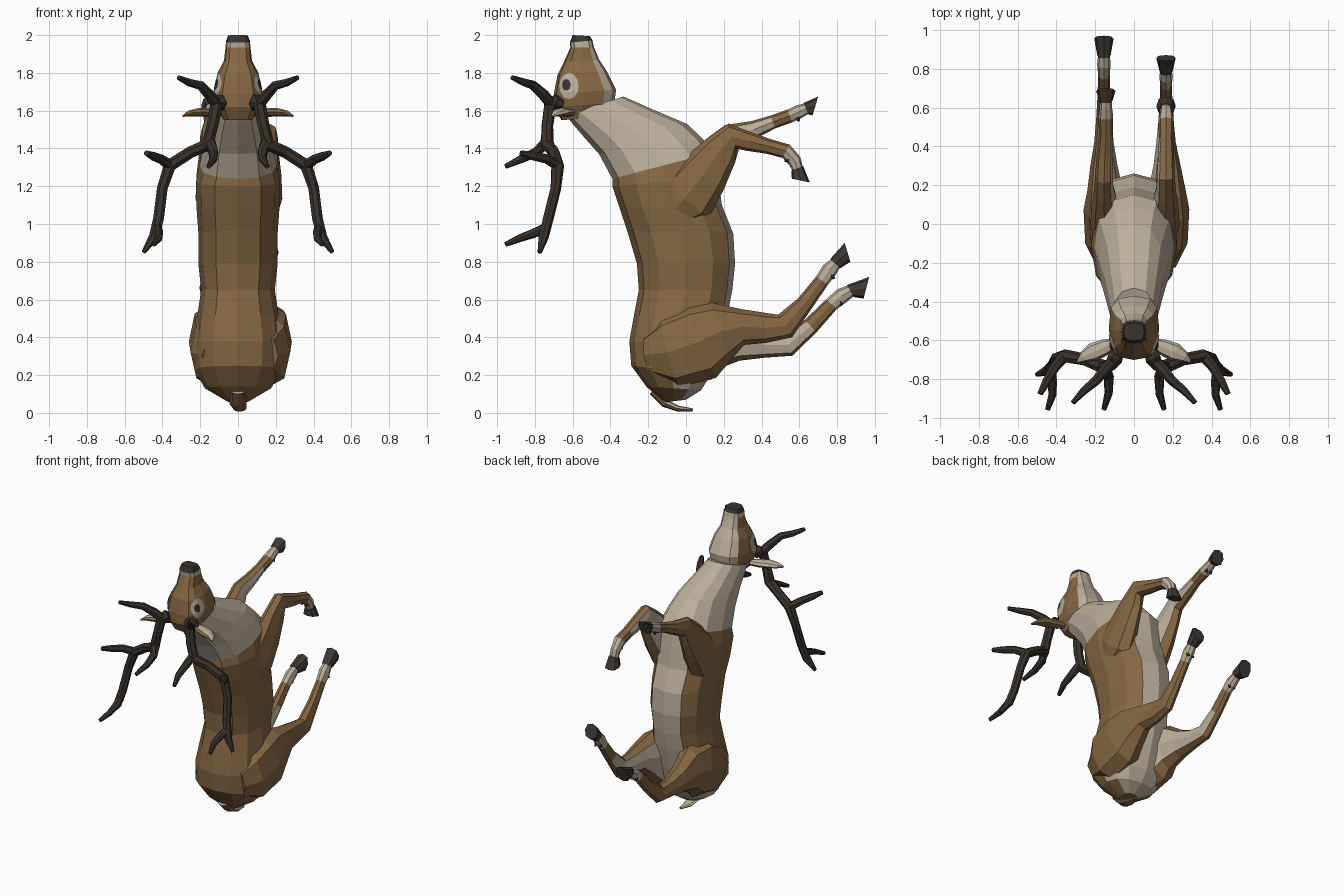
import bpy, bmesh, math
from mathutils import Vector as V
from mathutils.bvhtree import BVHTree

X = V((1, 0, 0))
BROWN, PALE, DARK, HOOF = range(4)
mats = []
for name, col in (("brown coat", (0.238, 0.135, 0.057)), ("pale fur", (0.50, 0.43, 0.33)),
                  ("dark antler", (0.040, 0.032, 0.026)), ("hoof grey", (0.047, 0.041, 0.035))):
    m = bpy.data.materials.new(name)
    m.diffuse_color = (*col, 1)
    mats.append(m)


def finish(name, bm):
    me = bpy.data.meshes.new(name)
    bm.to_mesh(me)
    bm.free()
    for m in mats:
        me.materials.append(m)
    ob = bpy.data.objects.new(name, me)
    bpy.context.collection.objects.link(ob)
    return ob


def loft(name, rings, n, rule, p=1.0):
    """Skin rings (centre, U, V); rule(i, centre, normal, angle) gives the colour."""
    bm = bmesh.new()
    sp = lambda a: math.copysign(abs(a) ** p, a)
    loops = []
    for c, u, v in rings:
        angs = [2 * math.pi * k / n for k in range(n)]
        loops.append([bm.verts.new(c + u * sp(math.cos(a)) + v * sp(math.sin(a))) for a in angs])
    tags = []
    for i in range(len(loops) - 1):
        a, b = loops[i], loops[i + 1]
        for k in range(n):
            j = (k + 1) % n
            bm.faces.new((a[k], a[j], b[j], b[k]))
            tags.append((i, 2 * math.pi * (k + 0.5) / n))
    bm.faces.new(loops[0][::-1])
    bm.faces.new(loops[-1])
    tags += [(0, 0.0), (len(loops) - 1, 0.0)]
    bmesh.ops.recalc_face_normals(bm, faces=bm.faces[:])
    for f, (i, ang) in zip(bm.faces, tags):
        f.normal_update()
        f.material_index = rule(i, f.calc_center_median(), f.normal, ang)
    return finish(name, bm)


def path_rings(pts, ref=X):
    """Rings square to a path of (x, y, z, half width along ref, half depth)."""
    P = [V(q[:3]) for q in pts]
    out = []
    for i, q in enumerate(pts):
        t = (P[min(i + 1, len(P) - 1)] - P[max(i - 1, 0)]).normalized()
        u = (ref - t * ref.dot(t)).normalized()
        out.append((P[i], u * q[3], t.cross(u) * q[4]))
    return out


def span_rings(spec):
    """Rings given by back point, front point (y, z) and half width."""
    out = []
    for yb, zb, yf, zf, w in spec:
        b, f = V((0, yb, zb)), V((0, yf, zf))
        out.append(((b + f) / 2, X * w, (f - b) / 2))
    return out


# Torso and neck: pale neck, belly stripe and rump underside
torso = [(-.12, .055, 0, .07, .06), (-.21, .14, .08, .12, .175), (-.29, .25, .13, .20, .23),
         (-.30, .38, .18, .36, .235), (-.275, .52, .22, .52, .215), (-.25, .65, .245, .65, .195),
         (-.26, .79, .26, .79, .21), (-.31, .96, .25, .95, .21), (-.35, 1.08, .19, 1.10, .22),
         (-.39, 1.20, .17, 1.25, .222), (-.39, 1.24, .15, 1.38, .205), (-.46, 1.37, .085, 1.455, .18),
         (-.54, 1.46, .005, 1.53, .155), (-.60, 1.53, -.18, 1.608, .13), (-.64, 1.58, -.33, 1.675, .11)]
loft("torso_and_neck", span_rings(torso), 12,
     lambda i, c, n, a: PALE if i >= 10 or n.y > .75 or (c.z < .25 and c.y > -.03) else BROWN, .85)


# Head: brown face, pale jaw and muzzle band, dark nose
def head_rule(i, c, n, a):
    if i >= 6:
        return DARK
    return PALE if i == 5 or math.sin(a) > .6 else BROWN


head_spec = [(-.66, 1.55, -.50, 1.56, .08), (-.70, 1.62, -.38, 1.64, .118), (-.70, 1.69, -.37, 1.71, .13),
             (-.68, 1.79, -.42, 1.81, .108), (-.645, 1.86, -.46, 1.87, .074), (-.612, 1.935, -.487, 1.935, .066),
             (-.615, 1.96, -.495, 1.972, .064), (-.60, 2.0, -.51, 1.995, .052)]
head = loft("head", span_rings(head_spec), 12, head_rule, .66)
tree = BVHTree.FromPolygons([v.co.copy() for v in head.data.vertices],
                            [list(f.vertices) for f in head.data.polygons])


def patch(name, s, y, z, ry, rz, lift, col):
    """Thin oval laid on the side of the head."""
    bm = bmesh.new()

    def put(a, r):
        o = V((s, y + ry * r * math.cos(a), z + rz * r * math.sin(a)))
        hit, nor, _, _ = tree.ray_cast(o, V((-s, 0, 0)))
        return bm.verts.new(hit + nor * lift)
    mid = put(0, 0)
    rows = [[put(math.pi * k / 6, r) for k in range(12)] for r in (.5, 1)]
    for k in range(12):
        j = (k + 1) % 12
        bm.faces.new((mid, rows[0][k], rows[0][j]))
        bm.faces.new((rows[0][k], rows[1][k], rows[1][j], rows[0][j]))
    for f in bm.faces:
        f.material_index = col
        f.normal_update()
        if f.normal.x * s < 0:
            f.normal_flip()
    finish(name, bm)


# Legs: same helper for all four, inner sides and fetlocks pale, plus hoof and dewclaws
def leg(name, s, pts, toe, heel):
    rings = path_rings([(s * q[0], *q[1:]) for q in pts])
    last = len(rings) - 3

    def rule(i, c, n, a):
        return PALE if i >= last or (i < last - 1 and n.x * s < -.6) else BROWN
    loft(name, rings, 8, rule, .9)
    c, u, v = rings[-1]
    x = s * pts[-1][0]
    toe, heel = V((x, *toe)), V((x, *heel))
    half = (toe - heel) / 2
    if half.dot(v) < 0:
        half = -half
    loft(name + "_hoof", [(c, u * 1.15, v * 1.1), ((toe + heel) / 2, X * .05, half)], 8,
         lambda *k: HOOF, .8)
    # dewclaws sit behind the fetlock, on the heel side
    f = rings[-2][0]
    d = (heel - toe).normalized()
    for e in (-1, 1):
        a = f + d * .03 + X * e * .018
        b = a + d * .03 + (c - f).normalized() * .015
        loft(name + "_dewclaw", path_rings([(*a, .013, .013), (*b, .006, .006)]), 5, lambda *k: HOOF)


thigh = [(.12, -.19, .31, .10, .11), (.16, -.08, .325, .118, .195), (.17, .08, .38, .115, .21)]
leg("right_hind_leg", 1, thigh + [
    (.17, .18, .43, .095, .165), (.17, .30, .455, .07, .095), (.165, .42, .45, .05, .08),
    (.165, .525, .46, .04, .07), (.165, .63, .58, .033, .045), (.165, .72, .70, .03, .038),
    (.165, .76, .757, .035, .042), (.165, .79, .79, .03, .033)], (.84, .90), (.87, .80))
leg("left_hind_leg", -1, [(q[0] - .025, *q[1:]) for q in thigh] + [
    (.15, .18, .40, .09, .165), (.155, .30, .375, .07, .10), (.155, .42, .36, .05, .068),
    (.155, .54, .36, .04, .062), (.155, .66, .46, .033, .045), (.155, .77, .575, .03, .038),
    (.155, .825, .62, .035, .042), (.155, .87, .645, .03, .033)], (.97, .72), (.94, .605))
shoulder = [(.13, -.10, 1.04, .07, .09), (.15, .0, 1.14, .085, .16), (.16, .09, 1.26, .07, .135),
            (.165, .18, 1.385, .05, .10), (.165, .245, 1.465, .045, .07)]
leg("right_front_leg", 1, shoulder + [
    (.165, .34, 1.435, .042, .05), (.165, .44, 1.41, .036, .04), (.165, .53, 1.385, .04, .04),
    (.165, .575, 1.335, .032, .036), (.165, .59, 1.295, .03, .03)], (.655, 1.22), (.56, 1.24))
leg("left_front_leg", -1, [(q[0] - .01, *q[1:]) for q in shoulder] + [
    (.15, .36, 1.50, .042, .047), (.145, .46, 1.54, .035, .036), (.145, .55, 1.572, .038, .036),
    (.145, .60, 1.595, .032, .036), (.145, .635, 1.61, .03, .03)], (.70, 1.675), (.67, 1.575))

# Tail: brown outside, pale inside
loft("tail", path_rings([(0, -.17, .12, .04, .03), (0, -.11, .05, .045, .022), (.01, -.04, .022, .035, .016),
                         (.02, .035, .016, .01, .008)]), 8,
     lambda i, c, n, a: PALE if n.z > .3 else BROWN)

# Antlers: main beam with burr, three tines and a forked end (x, y, z, radius)
antler = {
    "beam": [(.09, -.66, 1.63, .035), (.10, -.695, 1.645, .042), (.115, -.72, 1.63, .034),
             (.135, -.735, 1.52, .032), (.16, -.735, 1.42, .036), (.25, -.70, 1.38, .032),
             (.36, -.68, 1.31, .035), (.40, -.69, 1.19, .029), (.42, -.73, 1.03, .029),
             (.445, -.755, .93, .028), (.50, -.775, .85, .012)],
    "brow_tine": [(.11, -.71, 1.63, .03), (.15, -.75, 1.68, .03), (.20, -.81, 1.735, .025),
                  (.26, -.86, 1.75, .021), (.315, -.92, 1.775, .013)],
    "middle_tine": [(.15, -.735, 1.44, .03), (.13, -.79, 1.38, .027), (.13, -.87, 1.345, .022),
                    (.155, -.955, 1.305, .013)],
    "upper_tine": [(.36, -.68, 1.31, .03), (.41, -.74, 1.345, .026), (.45, -.81, 1.36, .024),
                   (.485, -.875, 1.375, .015)],
    "fork_tine": [(.43, -.74, .98, .027), (.42, -.81, .95, .025), (.42, -.88, .925, .021),
                  (.445, -.955, .892, .013)],
}
REF = V((.62, .70, .35)).normalized()
for side, s in (("right", 1), ("left", -1)):
    for part, pts in antler.items():
        ref = V((s * REF.x, REF.y, REF.z))
        loft(f"{side}_antler_{part}", path_rings([(s * x, y, z, r, r) for x, y, z, r in pts], ref),
             7, lambda *k: DARK)
    # Ear: flat leaf, pale on the inner face
    loft(f"{side}_ear", path_rings([(s * .09, -.61, 1.59, .025, .02), (s * .15, -.635, 1.59, .042, .024),
                                    (s * .21, -.66, 1.592, .048, .022), (s * .26, -.685, 1.585, .03, .015),
                                    (s * .29, -.71, 1.572, .006, .005)], V((0, 1, 0))), 8,
         lambda i, c, n, a: PALE if n.z > .25 and n.y > -.35 else BROWN)
    # Eye with pale ring
    patch(f"{side}_eye_ring", s, -.618, 1.73, .05, .068, .005, PALE)
    patch(f"{side}_eye", s, -.63, 1.735, .02, .03, .009, DARK)
